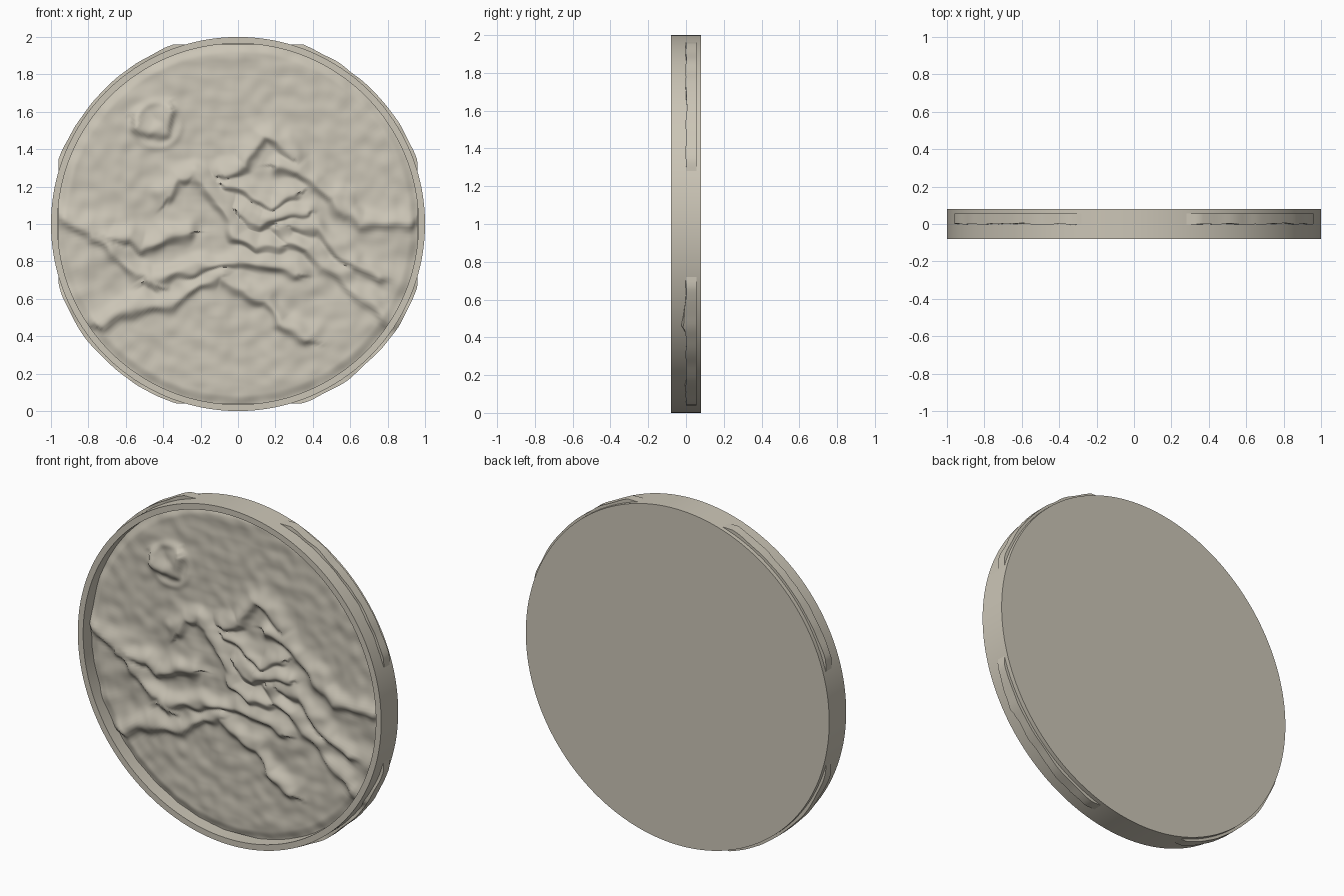
import bpy, bmesh, math
from mathutils import Vector, noise

cube = bpy.data.objects.get("Cube")
if cube:
    bpy.data.objects.remove(cube, do_unlink=True)

stone = bpy.data.materials.new("warm_stone")
stone.use_nodes = True
colour = (0.60, 0.56, 0.47, 1)
stone.diffuse_color = colour
stone.node_tree.nodes["Principled BSDF"].inputs["Base Color"].default_value = colour


def finish(name, bm, angle):
    """Turn a bmesh into a smooth shaded object standing on the ground."""
    bmesh.ops.recalc_face_normals(bm, faces=bm.faces)
    mesh = bpy.data.meshes.new(name)
    bm.to_mesh(mesh)
    bm.free()
    mesh.materials.append(stone)
    obj = bpy.data.objects.new(name, mesh)
    bpy.context.collection.objects.link(obj)
    obj.location.z = 1
    bpy.ops.object.select_all(action='DESELECT')
    obj.select_set(True)
    bpy.context.view_layer.objects.active = obj
    bpy.ops.object.shade_smooth_by_angle(angle=math.radians(angle))
    return obj


def rings_to_mesh(rings):
    """Bridge consecutive closed rings, and cap the first and last."""
    bm = bmesh.new()
    loops = [[bm.verts.new(p) for p in ring] for ring in rings]
    count = len(loops[0])
    for a, b in zip(loops, loops[1:]):
        for i in range(count):
            j = (i + 1) % count
            bm.faces.new((a[i], a[j], b[j], b[i]))
    bm.faces.new(loops[0])
    bm.faces.new(loops[-1])
    return bm


# Round frame: raised rim with a closed back
def circle(radius, y, count=192):
    steps = [math.tau * i / count for i in range(count)]
    return [(radius * math.cos(a), y, radius * math.sin(a)) for a in steps]


profile = [(0.965, 0.05), (0.965, -0.08), (1, -0.08), (1, 0.08)]
finish("round_frame", rings_to_mesh([circle(r, y) for r, y in profile]), 30)

# Ridge lines of the landscape, in hundredths from the centre: x, height, ...
strokes = [
    (-8, 27, 4, 31, 8, 40, 15, 47, 22, 44, 30, 35),
    (22, 30, 33, 29, 42, 20, 50, 16, 58, 4, 66, 0, 90, 0),
    (-38, 16, -32, 25, -25, 27, -17, 20, -9, 9, 0, -6, 10, -12, 22, -12),
    (-95, 1, -80, -2, -68, -8, -58, -7, -50, -15, -40, -8, -28, -6),
    (-76, -7, -63, -18, -55, -27, -45, -32),
    (-48, -32, -35, -27, -20, -23, 0, -20, 30, -25),
    (-73, -53, -55, -45, -35, -43, -20, -32, -8, -29),
    (-8, -31, 5, -36, 15, -42, 22, -53, 38, -61),
    (28, -2, 42, -2, 50, -11, 62, -22, 76, -28),
    (22, -3, 25, -10, 38, -13, 46, -23, 62, -35, 80, -52),
    (-6, 20, 5, 16, 18, 10, 30, 15),
    (2, 6, 12, -1, 22, 4, 36, 5),
    (-52, 53, -46, 49, -39, 50, -38, 58),
]
segments = []
for line in strokes:
    pts = [Vector((x, z)) / 100 for x, z in zip(line[::2], line[1::2])]
    segments.append(list(zip(pts, pts[1:])))


def ridge(p, line):
    """Crest with a gentle upper slope and a steep lower one."""
    best, side = 1.0, 1.0
    for a, b in line:
        d = b - a
        t = max(0, min(1, (p - a).dot(d) / d.length_squared))
        dist = (p - a - d * t).length
        if dist < best:
            best, side = dist, d.cross(p - a) if hasattr(d, "cross") else 1
    width = 0.06 if side > 0 else 0.03
    return math.exp(-(best / width) ** 2)


def rough(x, z, scale, seed):
    return noise.noise(Vector((x * scale, seed, z * scale)))


def height(x, z):
    """Height of the relief toward the viewer."""
    # Wobble the sampling position so the ridges look hand carved
    p = Vector((x + 0.03 * rough(x, z, 9, 2), z + 0.03 * rough(x, z, 9, 5)))
    h = 0.006 * rough(x, z, 14, 0) + 0.004 * rough(x, z, 7, 8)
    h += 0.032 * max(ridge(p, line) for line in segments)
    # Broad uneven ground below the skyline
    land = max(0, min(1, (0.35 - abs(x) * 0.4 - z) * 4))
    land *= max(0.3, min(1, (z + 0.75) * 2.5))
    h += land * 0.016 * rough(x, z * 1.6, 5, 3)
    # Sun disc with a faint raised edge
    r = math.hypot(x + 0.43, z - 0.53)
    h += 0.009 * math.exp(-((r - 0.12) / 0.022) ** 2)
    # Border rolls back toward the frame
    edge = max(0, min(1, (0.975 - math.hypot(x, z)) / 0.06))
    return h + 0.016 * edge * edge * (3 - 2 * edge)


# Relief slab: a disc trimmed to a square, breaking through the frame's side
N, RINGS = 288, 120


def outline(a):
    wobble = 1.016 + 0.008 * rough(math.cos(a), math.sin(a), 8, 1)
    return min(wobble, 0.96 / max(abs(math.cos(a)), abs(math.sin(a))))


def slab_ring(t, y=None):
    ring = []
    for i in range(N):
        a = math.tau * i / N
        r = t * outline(a)
        x, z = r * math.cos(a), r * math.sin(a)
        ring.append((x, -height(x, z) if y is None else y, z))
    return ring


rings = [slab_ring(k / RINGS) for k in range(1, RINGS + 1)]
rings.append(slab_ring(1, 0.055))
finish("landscape_relief", rings_to_mesh(rings), 60)
